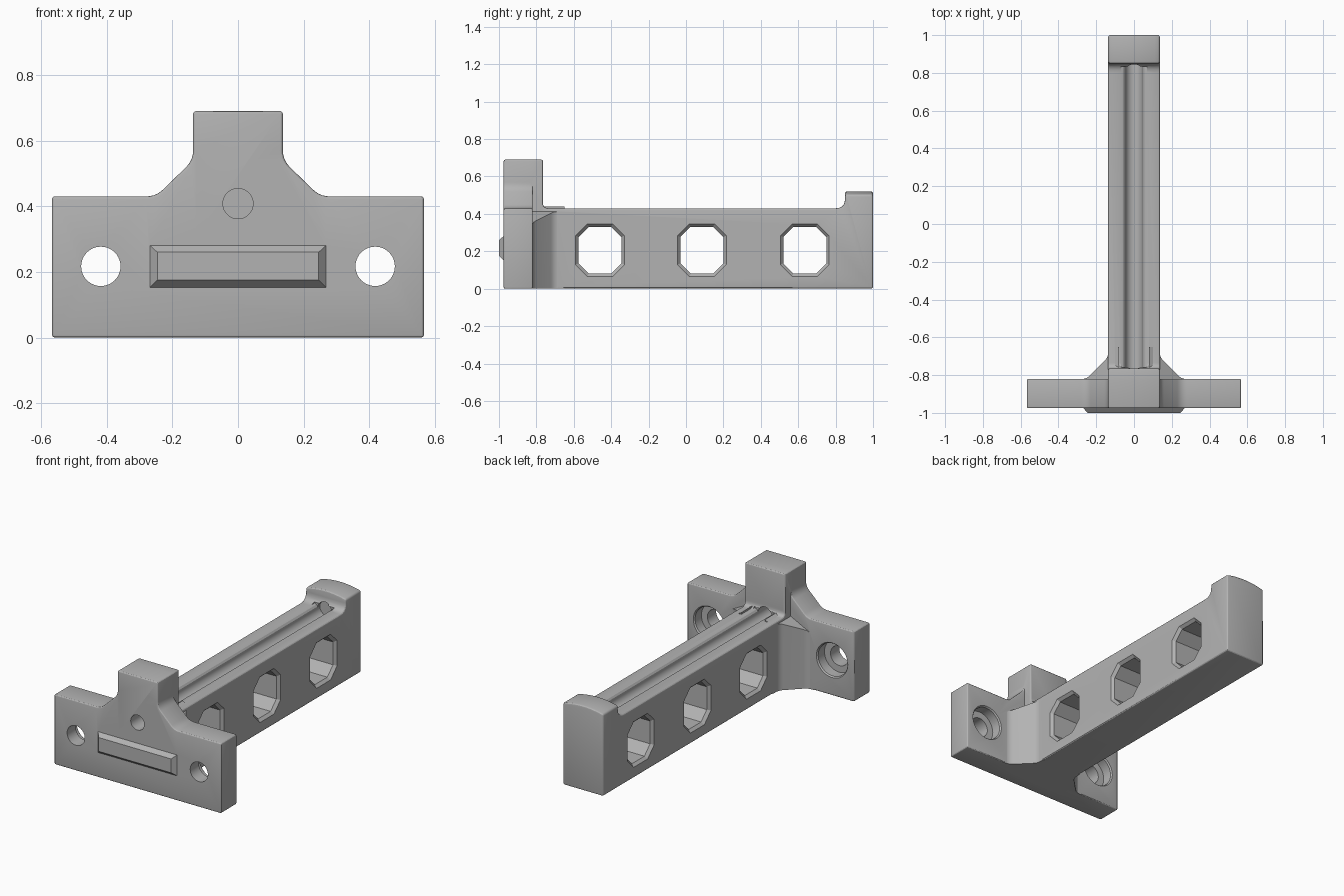
import bpy
import bmesh
import math
from mathutils import Vector

cube = bpy.data.objects.get("Cube")
if cube:
    bpy.data.objects.remove(cube)

grey = bpy.data.materials.new("matte grey")
grey.use_nodes = True
COLOR = (0.45, 0.45, 0.45, 1)
grey.diffuse_color = COLOR
grey.node_tree.nodes["Principled BSDF"].inputs["Base Color"].default_value = COLOR


def activate(obj):
    bpy.ops.object.select_all(action='DESELECT')
    obj.select_set(True)
    bpy.context.view_layer.objects.active = obj


def place(axis, pos, a, b):
    """Put a 2D point on the plane at pos along the axis."""
    return {'x': (pos, a, b), 'y': (a, pos, b), 'z': (a, b, pos)}[axis]


def loft(name, axis, rings):
    """Solid skinned through (position, 2D outline) rings."""
    bm = bmesh.new()
    loops = [[bm.verts.new(place(axis, pos, a, b)) for a, b in pts] for pos, pts in rings]
    for lo, hi in zip(loops, loops[1:]):
        n = len(lo)
        for i in range(n):
            j = (i + 1) % n
            bm.faces.new((lo[i], lo[j], hi[j], hi[i]))
    bm.faces.new(loops[0])
    bm.faces.new(loops[-1])
    bmesh.ops.recalc_face_normals(bm, faces=bm.faces[:])
    mesh = bpy.data.meshes.new(name)
    bm.to_mesh(mesh)
    bm.free()
    mesh.materials.append(grey)
    obj = bpy.data.objects.new(name, mesh)
    bpy.context.collection.objects.link(obj)
    return obj


def prism(name, axis, lo, hi, pts):
    return loft(name, axis, [(lo, pts), (hi, pts)])


def rounded(pts, steps=5):
    """Replace corners given as (a, b, length) with smooth curves."""
    out = []
    for i, p in enumerate(pts):
        if len(p) == 2:
            out.append(p)
            continue
        c = Vector(p[:2])
        ends = [c + (Vector(pts[k][:2]) - c).normalized() * p[2]
                for k in (i - 1, (i + 1) % len(pts))]
        for s in range(steps + 1):
            t = s / steps
            q = ends[0] * (1 - t) ** 2 + c * 2 * t * (1 - t) + ends[1] * t * t
            out.append((q.x, q.y))
    return out


def rect(a, b, c, d):
    return [(a, b), (c, b), (c, d), (a, d)]


def circle(a, b, r, n=40):
    return [(a + r * math.cos(2 * math.pi * i / n), b + r * math.sin(2 * math.pi * i / n))
            for i in range(n)]


def octagon(a, b, w, h, cut):
    quarter = [(w, h - cut), (w - cut, h)]
    right = quarter + [(-x, y) for x, y in quarter[::-1]]
    return [(a + x, b + y) for x, y in right + [(-x, -y) for x, y in right]]


def bevel(obj, width):
    mod = obj.modifiers.new("edge", 'BEVEL')
    mod.width = width
    mod.segments = 3
    mod.limit_method = 'ANGLE'
    mod.angle_limit = math.radians(35)
    activate(obj)
    bpy.ops.object.modifier_apply(modifier=mod.name)


def combine(target, tool, operation):
    mod = target.modifiers.new("combine", 'BOOLEAN')
    mod.operation = operation
    mod.solver = 'EXACT'
    mod.object = tool
    activate(target)
    bpy.ops.object.modifier_apply(modifier=mod.name)
    bpy.data.objects.remove(tool)


HALF = 0.137
ARM_TOP = 0.43
FRONT, BACK = -0.975, -0.82

# wall plate with sloped shoulders
side = [(0.567, 0), (0.567, ARM_TOP), (0.25, ARM_TOP, 0.03), (HALF, 0.54, 0.03), (HALF, 0.69)]
side = rounded([(0, 0)] + side + [(0, 0.69)])[1:-1]
bracket = prism("hook_bracket", 'y', FRONT, BACK, side + [(-x, z) for x, z in side[::-1]])
bevel(bracket, 0.009)

# tower behind the plate
tower = prism("tower", 'y', FRONT, -0.765, rect(-HALF, 0.3, HALF, 0.69))
bevel(tower, 0.009)

# arm with raised end lip, arched across its top
arm = prism("arm", 'x', -HALF, HALF, rounded([
    (-0.9, 0), (-0.9, 0.48), (-0.765, 0.48), (-0.765, ARM_TOP, 0.03),
    (0.85, ARM_TOP, 0.05), (0.85, 0.56), (1, 0.56), (1, 0)]))
arch = [(HALF * 1.2 * t / 6, 0.521 - 0.018 * (1.2 * t / 6) ** 2) for t in range(6, -7, -1)]
combine(arm, prism("arch", 'y', -1.2, 1.2, [(-0.1644, -0.1), (0.1644, -0.1)] + arch), 'INTERSECT')
bevel(arm, 0.011)

combine(bracket, tower, 'UNION')
combine(bracket, arm, 'UNION')

# sloped gussets between plate and arm
for s in (1, -1):
    plan = rounded([(0.08, -0.86), (0.3, -0.86), (0.3, BACK - 0.002), (0.252, BACK, 0.025),
                    (HALF, -0.705, 0.025), (HALF - 0.002, -0.65), (0.08, -0.65)])
    gusset = prism("gusset", 'z', 0, 0.4, [(s * x, y) for x, y in plan])
    for v in gusset.data.vertices:
        if v.co.z > 0.2:
            v.co.z = 0.412 - 0.5 * (abs(v.co.x) - HALF)
    combine(bracket, gusset, 'UNION')

# screw holes, counterbored from the back
for x in (-0.418, 0.418):
    hole = loft("screw_hole", 'y', [(y, circle(x, 0.217, r)) for y, r in
                                    ((-1.1, 0.06), (-0.89, 0.06), (-0.889, 0.1),
                                     (-0.828, 0.1), (-0.81, 0.115))])
    combine(bracket, hole, 'DIFFERENCE')

# chamfered windows through the arm
for y in (-0.46, 0.085, 0.635):
    inner = octagon(y, 0.206, 0.115, 0.125, 0.055)
    outer = octagon(y, 0.206, 0.133, 0.143, 0.064)
    window = loft("window", 'x', [(-0.14, outer), (-0.12, inner), (0.12, inner), (0.14, outer)])
    combine(bracket, window, 'DIFFERENCE')

# round channel along the arm, flared at its top edges
combine(bracket, prism("channel", 'y', -1.1, 0.86, circle(0, 0.408, 0.046)), 'DIFFERENCE')
flare = [(0.045, 0.4), (0.047, 0.415), (0.055, 0.425), (0.068, 0.4305), (0.068, 0.44)]
combine(bracket, prism("flare", 'y', -0.765, 0.84, flare + [(-x, z) for x, z in flare[::-1]]),
        'DIFFERENCE')

# raised bar on the front
bar = loft("front_bar", 'y', [(-0.95, rect(-0.268, 0.153, 0.268, 0.281)),
                              (FRONT, rect(-0.268, 0.153, 0.268, 0.281)),
                              (-1, rect(-0.246, 0.175, 0.246, 0.26))])
combine(bracket, bar, 'UNION')

activate(bracket)
bpy.ops.object.shade_smooth_by_angle(angle=math.radians(25))
